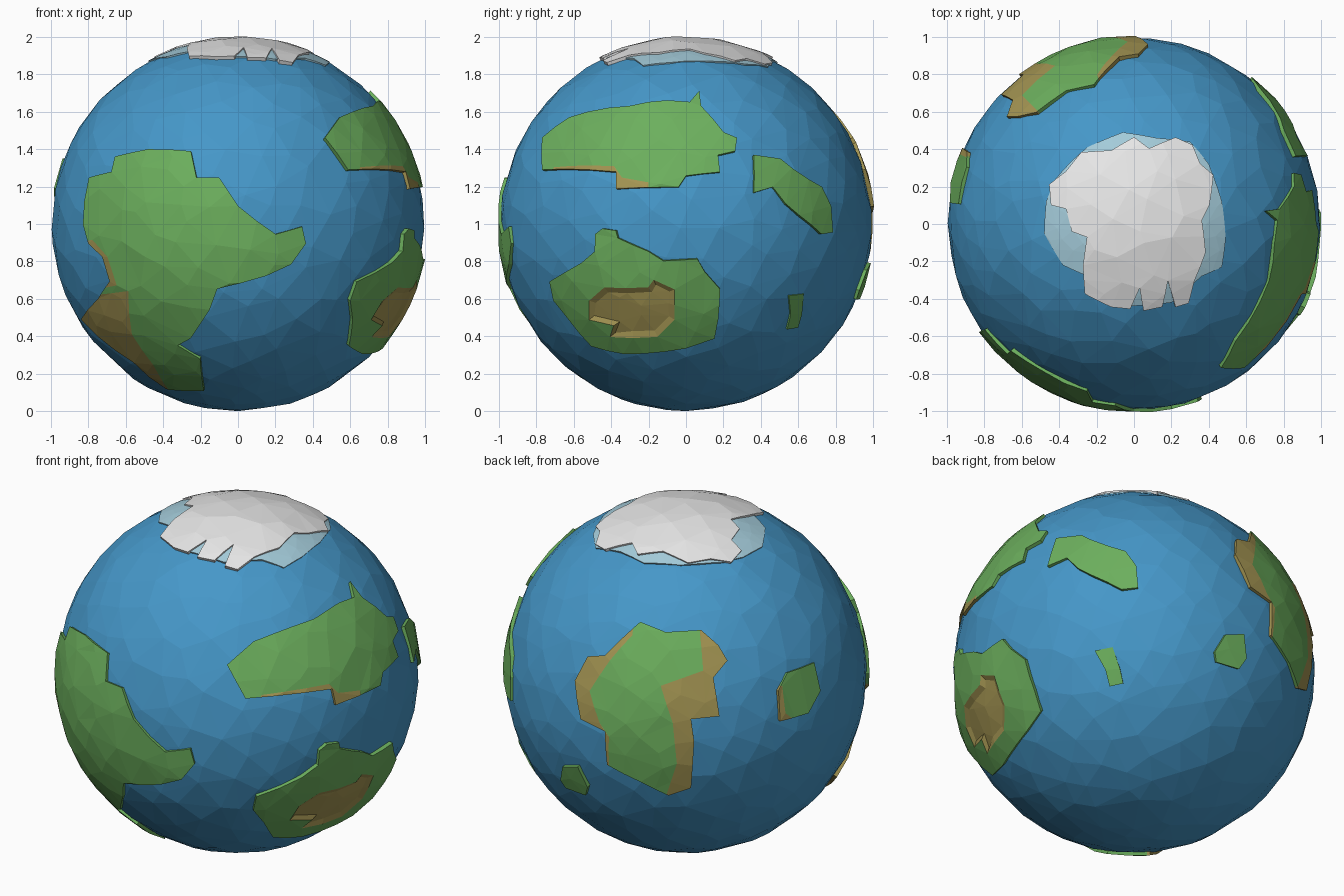
import bpy, bmesh, math, random
from mathutils import Vector
from mathutils.geometry import delaunay_2d_cdt

if "Cube" in bpy.data.objects:
    bpy.data.objects.remove(bpy.data.objects["Cube"])

random.seed(4)
CENTRE = Vector((0, 0, 0.996))
SEA, LAND = 0.996, 1.009


def material(name, rgb):
    m = bpy.data.materials.new(name)
    m.diffuse_color = (*rgb, 1)
    m.use_nodes = True
    m.node_tree.nodes["Principled BSDF"].inputs["Base Color"].default_value = m.diffuse_color
    return m


BLUE = material("ocean_blue", (0.06, 0.31, 0.58))
GREEN = material("land_green", (0.15, 0.43, 0.11))
SAND = material("desert_brown", (0.37, 0.30, 0.085))
ICE = material("pale_ice", (0.37, 0.60, 0.70))
SNOW = material("snow_white", (0.80, 0.80, 0.80))


def scatter(n, jitter):
    """Evenly spread, jittered directions over the globe."""
    out = []
    for i in range(n):
        z = 1 - 2 * (i + 0.5) / n
        a = i * math.pi * (3 - math.sqrt(5))
        r = math.sqrt(1 - z * z)
        d = Vector((r * math.cos(a), r * math.sin(a), z))
        out.append((d + Vector([random.uniform(-jitter, jitter) for _ in range(3)])).normalized())
    return out


def aim(pts, az, el=0, origin=(0, 1), scale=1, flip=1):
    """Outline points read off a view -> directions on the globe."""
    a, e = math.radians(az), math.radians(el)
    right = Vector((math.cos(a), math.sin(a), 0))
    up = Vector((-math.sin(e) * math.sin(a), math.sin(e) * math.cos(a), math.cos(e)))
    out = []
    for x, y in pts:
        px, py = (x - origin[0]) / scale, flip * (y - origin[1]) / scale
        depth = math.sqrt(max(0.003, 1 - px * px - py * py))
        out.append((right * px + up * py + right.cross(up) * depth).normalized())
    return out


def inside(p, poly):
    hit = False
    for a, b in zip(poly, poly[1:] + poly[:1]):
        if (a.y > p.y) != (b.y > p.y) and p.x < a.x + (p.y - a.y) * (b.x - a.x) / (b.y - a.y):
            hit = not hit
    return hit


def divide(ring, step):
    out = []
    for a, b in zip(ring, ring[1:] + ring[:1]):
        n = max(1, math.ceil((b - a).length / step))
        out += [a.lerp(b, i / n).normalized() for i in range(n)]
    return out


def finish(bm, name, mats):
    me = bpy.data.meshes.new(name)
    bm.to_mesh(me)
    bm.free()
    for m in mats:
        me.materials.append(m)
    ob = bpy.data.objects.new(name, me)
    ob.location = CENTRE
    bpy.context.collection.objects.link(ob)


def patch(name, outline, deserts=(), mats=(GREEN, SAND), radius=LAND,
          rough=0.004, step=0.17, fill=None, sink=0):
    """Raised facetted plate following the globe, with cliffs down to the sea."""
    n = sum(outline, Vector()).normalized()
    u = n.orthogonal().normalized()
    v = n.cross(u)

    def flat(d):
        return Vector((d.dot(u), d.dot(v))) / max(d.dot(n), 0.05)

    rings = [[flat(d) for d in divide(r, step)] for r in (outline, *deserts)]
    pts, edges = [], []
    for r in rings:
        k = len(pts)
        edges += [(k + i, k + (i + 1) % len(r)) for i in range(len(r))]
        pts += r
    border = list(pts)
    for d in fill or FILL:
        if d.dot(n) > 0.2:
            p = flat(d)
            if inside(p, rings[0]) and min((p - b).length for b in border) > step * 0.4:
                pts.append(p)
    co, _, tris, *_ = delaunay_2d_cdt(pts, edges, [], 0, 1e-4)
    bm = bmesh.new()
    vs = [bm.verts.new((n + u * p.x + v * p.y).normalized() *
                       (radius + random.uniform(-0.25, 1) * rough)) for p in co]
    for t in tris:
        mid = sum((co[i] for i in t), Vector((0, 0))) / len(t)
        if not inside(mid, rings[0]):
            continue
        a, b, c = (co[i] for i in t[:3])
        if (b - a).cross(c - a) < 0:
            t = t[::-1]
        f = bm.faces.new([vs[i] for i in t])
        f.material_index = int(any(inside(mid, r) for r in rings[1:]))
    # cliffs take the colour of the land above them
    low = {}
    for e in [e for e in bm.edges if len(e.link_faces) == 1]:
        loop = e.link_loops[0]
        a, b = loop.vert, loop.link_loop_next.vert
        for w in (a, b):
            if w not in low:
                low[w] = bm.verts.new(w.co.normalized() * (SEA - 0.016))
        f = bm.faces.new((b, a, low[a], low[b]))
        f.material_index = loop.face.material_index
    bmesh.ops.delete(bm, geom=[w for w in bm.verts if not w.link_faces], context='VERTS')
    if sink:
        basin = [f for f in bm.faces if f.material_index == 1]
        bm.normal_update()
        rim = bmesh.ops.inset_region(bm, faces=basin, thickness=0.035, depth=-sink)
        for f in rim["faces"]:
            f.material_index = 1
    finish(bm, name, mats)


FILL = scatter(560, 0.05)
FINE = scatter(1500, 0.03)

# Ocean ball with irregular flat facets
bm = bmesh.new()
for d in scatter(440, 0.05) + [Vector((0, 0, -1))]:
    bm.verts.new(d * SEA)
bmesh.ops.convex_hull(bm, input=bm.verts[:])
bmesh.ops.recalc_face_normals(bm, faces=bm.faces[:])
finish(bm, "ocean", [BLUE])

# Front continent, dry along its south-west coast
patch("front_continent", aim([
    (-.65, 1.36), (-.48, 1.4), (-.25, 1.39), (-.22, 1.25), (-.1, 1.25), (0, 1.1), (.1, 1.02),
    (.2, .95), (.34, .99), (.36, .9), (.28, .79), (.15, .73), (-.11, .66), (-.15, .55),
    (-.25, .4), (-.32, .36), (-.2, .29), (-.18, .12), (-.38, .13), (-.55, .27), (-.74, .41),
    (-.83, .5), (-.74, .61), (-.68, .7), (-.72, .83), (-.79, .9), (-.82, 1.0), (-.79, 1.25),
    (-.67, 1.28)], 0),
    [aim([(-.88, .5), (-.75, .63), (-.58, .65), (-.56, .42), (-.45, .26), (-.34, .1), (-.6, .12),
          (-.86, .4)], 0),
     aim([(-.84, .91), (-.77, .92), (-.69, .83), (-.64, .68), (-.74, .66), (-.78, .8)], 0)])

# Back continent, read off the back left view in picture units
BACK = dict(az=215, el=25, origin=(685, 672), scale=181, flip=-1)
patch("back_continent", aim([
    (640, 622), (665, 632), (700, 630), (717, 645), (726, 660), (712, 677), (718, 715), (690, 718),
    (693, 740), (690, 786), (668, 793), (640, 780), (607, 763), (605, 730), (581, 718),
    (575, 680), (588, 656), (605, 655)], **BACK),
    [aim([(698, 625), (730, 655), (725, 722), (700, 725), (696, 790), (664, 797), (676, 762),
          (672, 722), (660, 685), (702, 670)], **BACK),
     aim([(634, 622), (632, 635), (610, 660), (590, 690), (600, 722), (609, 735), (609, 765),
          (570, 725), (570, 660)], **BACK)])

# Right northern continent with dry southern edge
patch("north_east_continent", aim([
    (-.76, 1.46), (-.62, 1.57), (-.3, 1.63), (-.1, 1.66), (.02, 1.65), (.07, 1.71), (.08, 1.63),
    (.2, 1.49), (.27, 1.46), (.26, 1.39), (.17, 1.37), (.18, 1.28), (0, 1.26), (-.04, 1.2),
    (-.37, 1.19), (-.37, 1.28), (-.76, 1.29)], 90),
    [aim([(-.72, 1.27), (-.7, 1.305), (-.38, 1.31), (-.34, 1.25), (-.2, 1.225), (-.2, 1.17),
          (-.4, 1.16)], 90)])

# Right southern continent with a sunken desert basin
patch("south_east_continent", aim([
    (-.72, .7), (-.55, .8), (-.48, .86), (-.48, .95), (-.44, .98), (-.37, .97), (-.36, .93),
    (-.2, .86), (-.12, .81), (.06, .82), (.1, .75), (.18, .66), (.17, .5), (.15, .4), (0, .35),
    (-.33, .32), (-.5, .36), (-.62, .5), (-.7, .6)], 90),
    [aim([(-.51, .6), (-.43, .67), (-.2, .67), (-.17, .71), (-.06, .66), (-.06, .5), (-.15, .41),
          (-.4, .41), (-.38, .47), (-.51, .5)], 90)], radius=1.014, sink=0.015)

# Islands
patch("east_island", aim([
    (.36, 1.37), (.5, 1.35), (.56, 1.3), (.65, 1.24), (.72, 1.2), (.77, 1.1), (.78, .96),
    (.72, .95), (.6, 1.05), (.53, 1.11), (.46, 1.2), (.36, 1.17)], 90))
patch("flat_islet", aim([(.55, .62), (.63, .63), (.62, .52), (.6, .45), (.54, .44), (.56, .52)], 90),
      radius=1.0, rough=0)
patch("back_islet", aim([(563, 765), (578, 765), (588, 785), (586, 793), (566, 786), (561, 778)],
                        **BACK))
patch("west_island", aim([(797, 668), (812, 662), (818, 690), (806, 712), (778, 720), (776, 690),
                          (785, 672)], **BACK),
      [aim([(770, 685), (780, 685), (783, 712), (800, 725), (770, 728)], **BACK)])

# Polar ice sheet and the raised snow cap on it
TOP = dict(az=0, el=90, origin=(0, 0))
patch("ice_sheet", aim([
    (-.48, -.05), (-.47, .12), (-.42, .24), (-.34, .33), (-.25, .41), (-.06, .49), (.12, .46),
    (.3, .44), (.4, .32), (.47, .12), (.49, -.08), (.47, -.23), (.36, -.28), (.2, -.42),
    (-.1, -.44), (-.25, -.36), (-.27, -.27), (-.38, -.22)], **TOP),
    mats=(ICE,), radius=1.0, rough=0, step=0.1, fill=FINE)
patch("snow_cap", aim([
    (-.44, .1), (-.45, .21), (-.36, .28), (-.28, .38), (-.12, .39), (0, .46), (.08, .4), (.22, .46),
    (.31, .42), (.35, .32), (.42, .26), (.4, .1), (.36, .02), (.38, -.15), (.32, -.3), (.29, -.42),
    (.22, -.44), (.18, -.3), (.15, -.44), (.05, -.46), (.03, -.34), (-.02, -.45), (-.12, -.44),
    (-.26, -.37), (-.27, -.22), (-.25, -.07), (-.33, -.04), (-.36, .08)], **TOP),
    mats=(SNOW,), radius=1.008, rough=0.003, step=0.13)
